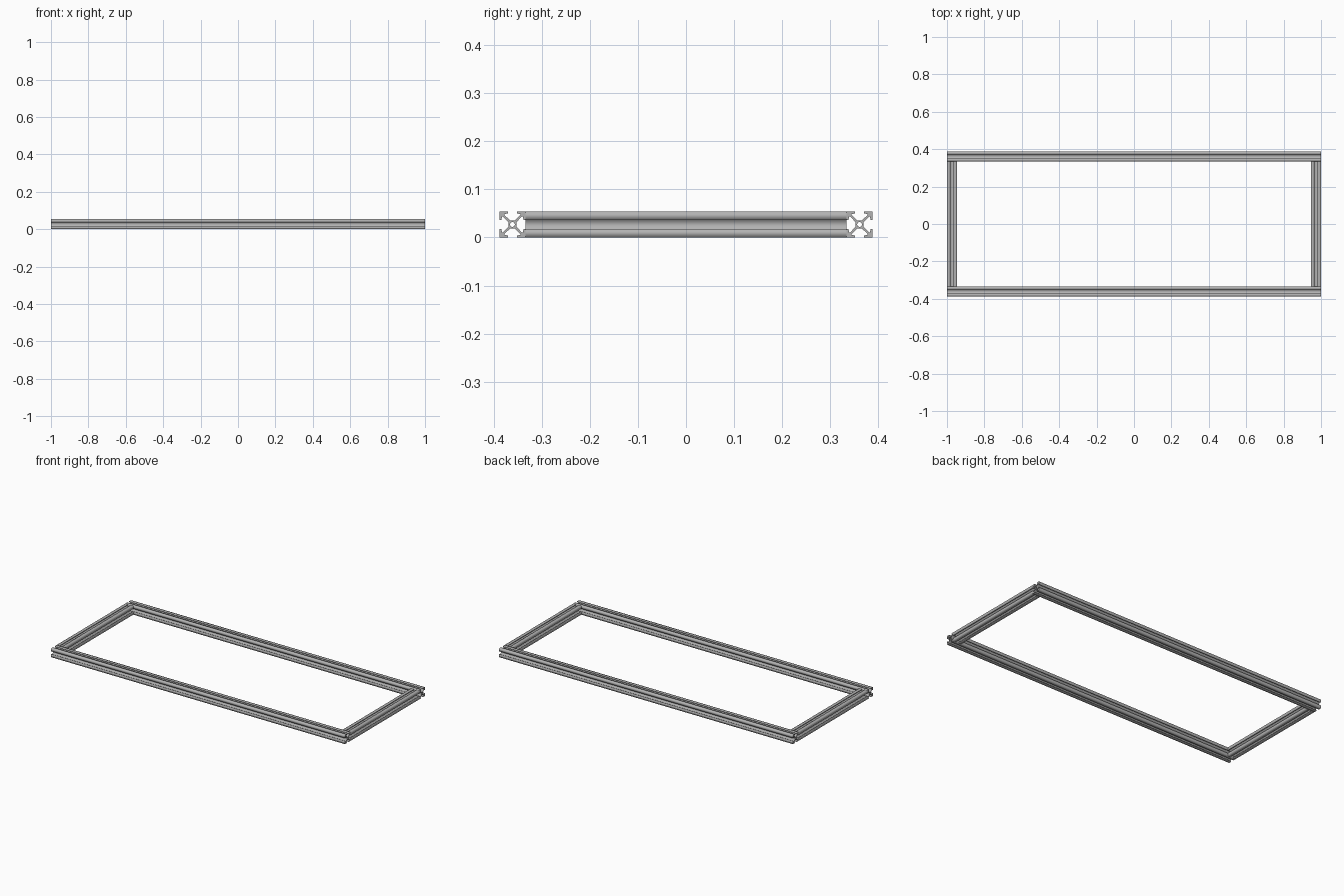
import bpy
import math

if "Cube" in bpy.data.objects:
    bpy.data.objects.remove(bpy.data.objects["Cube"])

# Main sizes
A = 0.027            # half width of a rail
LENGTH, WIDTH = 2.0, 0.776

metal = bpy.data.materials.new("aluminium_grey")
metal.diffuse_color = (0.45, 0.45, 0.45, 1)
metal.use_nodes = True
metal.node_tree.nodes["Principled BSDF"].inputs["Base Color"].default_value = metal.diffuse_color

# One quarter of the slotted section: hub, diagonal web, lip, corner and back
half = [(0.0085, 0.005), (0.0195, 0.0165), (0.0215, 0.0165),
        (0.0232, 0.009), (A, 0.009)]
quarter = half + [(A, A)] + [(y, x) for x, y in reversed(half)]
outline = []
for k in range(4):
    c, s = round(math.cos(k * math.pi / 2)), round(math.sin(k * math.pi / 2))
    outline += [(c * x - s * y, s * x + c * y) for x, y in quarter]

# Round bore through the hub
bore = [(0.005 * math.cos(i * math.pi / 12), 0.005 * math.sin(i * math.pi / 12))
        for i in range(24)]


def rail(name, length, location, rotation):
    """Slotted rail: filled section with a bore, extruded along its length."""
    curve = bpy.data.curves.new(name, 'CURVE')
    curve.dimensions = '2D'
    curve.fill_mode = 'BOTH'
    curve.extrude = length / 2
    for loop in (outline, bore):
        spline = curve.splines.new('POLY')
        spline.points.add(len(loop) - 1)
        for p, (x, y) in zip(spline.points, loop):
            p.co = (x, y, 0, 1)
        spline.use_cyclic_u = True
    curve.materials.append(metal)
    obj = bpy.data.objects.new(name, curve)
    bpy.context.collection.objects.link(obj)
    obj.location = location
    obj.rotation_euler = rotation
    bpy.ops.object.select_all(action='DESELECT')
    obj.select_set(True)
    bpy.context.view_layer.objects.active = obj
    bpy.ops.object.convert(target='MESH')


# Long rails run the full length; short rails butt between them
for side, name in ((-1, "front"), (1, "back")):
    rail(name + "_long_rail", LENGTH, (0, side * (WIDTH / 2 - A), A),
         (0, math.pi / 2, 0))
for side, name in ((-1, "left"), (1, "right")):
    rail(name + "_short_rail", WIDTH - 4 * A, (side * (LENGTH / 2 - A), 0, A),
         (math.pi / 2, 0, 0))
